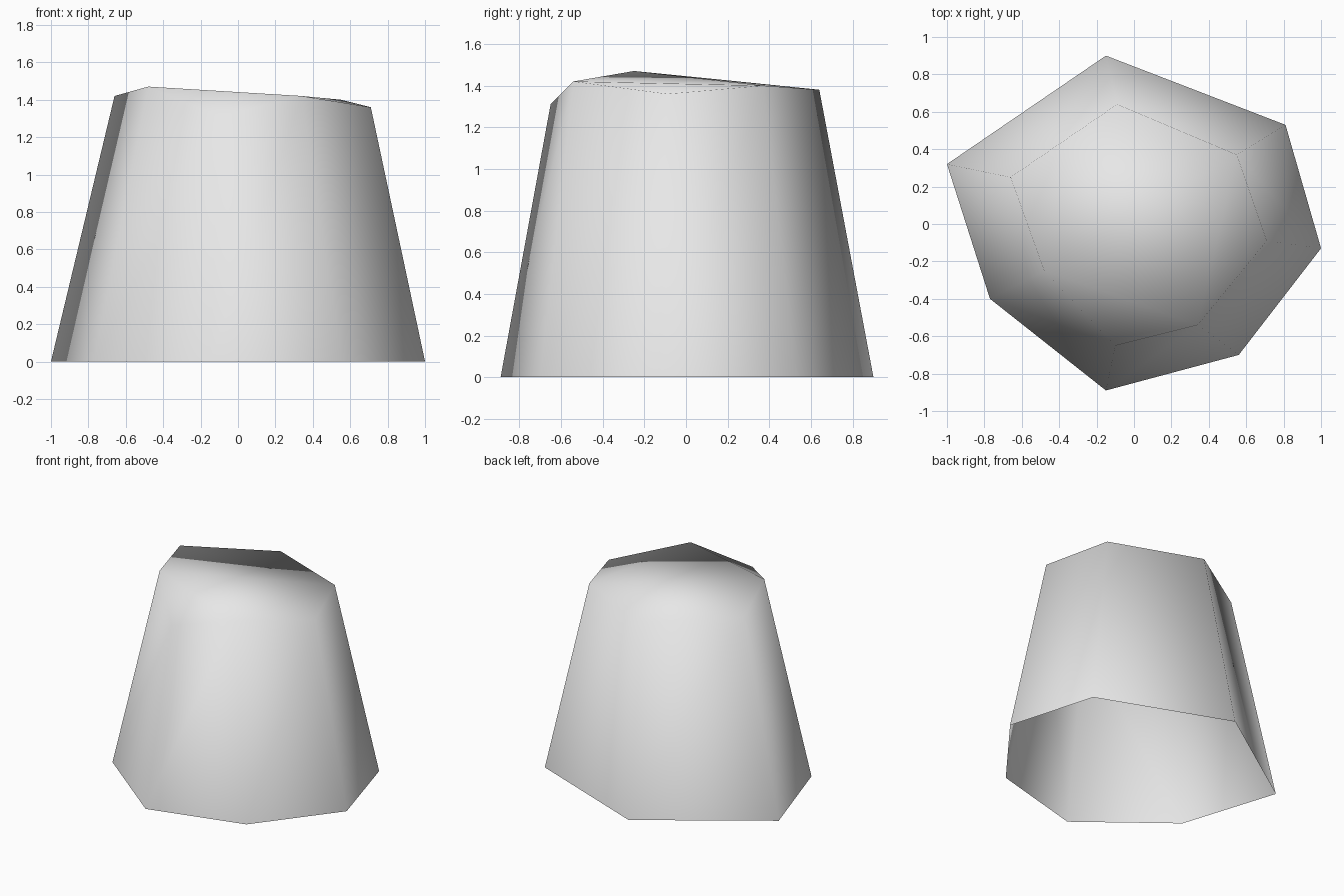
import bpy
import bmesh

cube = bpy.data.objects.get("Cube")
if cube:
    bpy.data.objects.remove(cube, do_unlink=True)

# Seven-sided outlines, counterclockwise from the back corner
base_outline = [(-0.15, 0.90), (-1.0, 0.32), (-0.77, -0.40), (-0.15, -0.89),
                (0.56, -0.70), (1.0, -0.13), (0.81, 0.53)]
rim_outline = [(-0.09, 0.64, 1.38), (-0.66, 0.25, 1.42), (-0.48, -0.25, 1.47),
               (-0.10, -0.65, 1.31), (0.34, -0.54, 1.42), (0.71, -0.09, 1.36),
               (0.55, 0.37, 1.40)]

# Plain grey stone
grey = bpy.data.materials.new("plain_grey")
grey.use_nodes = True
colour = (0.8, 0.8, 0.8, 1.0)
grey.diffuse_color = colour
grey.node_tree.nodes["Principled BSDF"].inputs["Base Color"].default_value = colour

bm = bmesh.new()
base = [bm.verts.new((x, y, 0)) for x, y in base_outline]
rim = [bm.verts.new(point) for point in rim_outline]

# Tapering walls, open underneath
for i in range(len(base)):
    j = (i + 1) % len(base)
    bm.faces.new((base[i], base[j], rim[j], rim[i]))

# Faceted cap: back slope, middle ridge, front and right corners
back, back_right, right, front, front_left, left, back_left = rim
for corners in ((back_left, back, back_right, right),
                (right, front_left, back_left),
                (right, front, front_left),
                (front_left, left, back_left)):
    bm.faces.new(corners)

# Soft shading over the whole block
for face in bm.faces:
    face.smooth = True

mesh = bpy.data.meshes.new("tapered_rock")
bm.to_mesh(mesh)
bm.free()
mesh.materials.append(grey)
rock = bpy.data.objects.new("tapered_rock", mesh)
bpy.context.collection.objects.link(rock)
